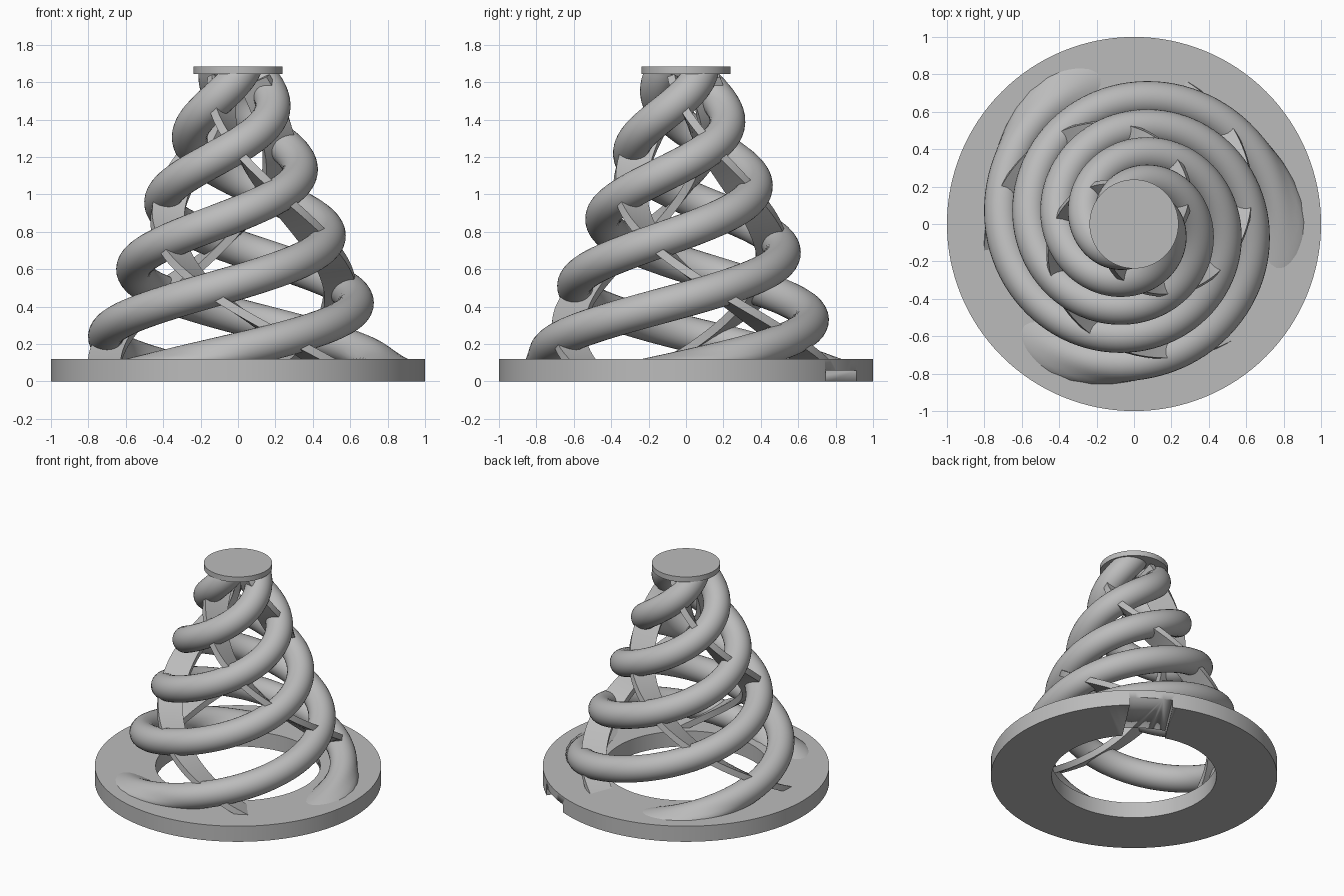
import bpy, bmesh
from math import sin, cos, pi, radians, degrees
from mathutils import Vector, Matrix

cube = bpy.data.objects.get("Cube")
if cube:
    bpy.data.objects.remove(cube, do_unlink=True)

# One plain grey
grey = bpy.data.materials.new("plain grey")
grey.use_nodes = True
grey.diffuse_color = (0.5, 0.5, 0.5, 1)
grey.node_tree.nodes["Principled BSDF"].inputs["Base Color"].default_value = grey.diffuse_color

BASE_TOP, CAP_LOW, CAP_TOP = 0.12, 1.645, 1.685
TUBE_R, PITCH = 0.095, 1.095


def cone_radius(z):
    return 0.81 - 0.415 * z


def finish(name, bm, angle=35):
    bmesh.ops.recalc_face_normals(bm, faces=bm.faces)
    mesh = bpy.data.meshes.new(name)
    bm.to_mesh(mesh)
    bm.free()
    mesh.materials.append(grey)
    obj = bpy.data.objects.new(name, mesh)
    bpy.context.collection.objects.link(obj)
    bpy.ops.object.select_all(action='DESELECT')
    obj.select_set(True)
    bpy.context.view_layer.objects.active = obj
    bpy.ops.object.shade_smooth_by_angle(angle=radians(angle))
    return obj


def skin(bm, sections):
    """Join a row of closed sections into a capped solid."""
    rings = [[bm.verts.new(p) for p in s] for s in sections]
    n = len(rings[0])
    for a, b in zip(rings, rings[1:]):
        for i in range(n):
            j = (i + 1) % n
            bm.faces.new((a[i], a[j], b[j], b[i]))
    bm.faces.new(rings[0])
    bm.faces.new(rings[-1])


def frame(path, t):
    """Point, outward direction and across direction of a path on the cone."""
    p = path(t)
    tangent = (path(t + 0.001) - path(t - 0.001)).normalized()
    out = Vector((p.x, p.y, 0)).normalized()
    out = (out - tangent * out.dot(tangent)).normalized()
    return p, out, tangent.cross(out)


def on_cone(angle, z):
    r = cone_radius(z)
    return Vector((r * cos(angle), r * sin(angle), z))


# Base ring with a radial slot under one side
bm = bmesh.new()
profile = [(0.575, 0), (1, 0), (1, BASE_TOP), (0.575, BASE_TOP)]
SEG = 128
rings = [[bm.verts.new((r * cos(2 * pi * k / SEG), r * sin(2 * pi * k / SEG), z))
          for r, z in profile] for k in range(SEG)]
for k in range(SEG):
    a, b = rings[k], rings[(k + 1) % SEG]
    for i in range(4):
        j = (i + 1) % 4
        bm.faces.new((a[i], a[j], b[j], b[i]))
base = finish("base_ring", bm)

bm = bmesh.new()
bmesh.ops.create_cube(bm, size=1, matrix=Matrix.Rotation(radians(57), 4, 'Z')
                      @ Matrix.Translation((0.85, 0, 0))
                      @ Matrix.Diagonal((0.7, 0.3, 0.12, 1)))
cutter = finish("slot_cutter", bm)
cutter.hide_render = True
bpy.context.view_layer.objects.active = base
cut = base.modifiers.new("slot", 'BOOLEAN')
cut.object = cutter
cut.operation = 'DIFFERENCE'
cut.solver = 'EXACT'
bpy.ops.object.modifier_apply(modifier=cut.name)
bpy.data.objects.remove(cutter, do_unlink=True)

# Top disc
bm = bmesh.new()
bmesh.ops.create_cone(bm, cap_ends=True, segments=96, radius1=0.238, radius2=0.238,
                      depth=CAP_TOP - CAP_LOW,
                      matrix=Matrix.Translation((0, 0, (CAP_LOW + CAP_TOP) / 2)))
finish("top_disc", bm)


# Three rising spiral tubes, flared where they meet the base
def tube_sections(turn):
    def path(z):
        return on_cone(turn + 2 * pi * (z - 0.075) / PITCH, z)
    sections, steps, sides = [], 150, 28
    z0, z1 = 0.02, 1.69
    for k in range(steps + 1):
        z = z0 + (z1 - z0) * k / steps
        p, out, across = frame(path, z)
        flare = max(0, min(1, 1 - (z - 0.06) / 0.12))
        ring = []
        for i in range(sides):
            a = 2 * pi * i / sides
            v = p + (out * cos(a) + across * sin(a)) * TUBE_R
            low = max(0, min(1, (0.2 - v.z) / 0.08))
            v += out * cos(a) * 0.06 * flare * low ** 2
            v.z = max(0.01, min(CAP_LOW + 0.01, v.z))
            ring.append(v)
        sections.append(ring)
    return sections


# Three thin fins winding the other way behind the tubes
def fin_sections(turn):
    def path(z):
        return on_cone(turn + radians(92 - 141 * (z - 0.79)), z)
    sections, steps, half = [], 60, 0.022
    for k in range(steps + 1):
        z = 0.08 + (1.62 - 0.08) * k / steps
        p, out, across = frame(path, z)
        inner = min(0.13, cone_radius(z) - 0.03)
        ring = [p + out * o + across * s for o, s in
                ((-inner, -half), (0.045, -half), (0.045, half), (-inner, half))]
        for v in ring:
            v.z = max(0.03, min(CAP_LOW + 0.01, v.z))
        sections.append(ring)
    return sections


for n, label in enumerate(("first", "second", "third")):
    turn = 2 * pi * n / 3
    for part, make in (("spiral_tube", tube_sections), ("support_fin", fin_sections)):
        bm = bmesh.new()
        skin(bm, make(turn))
        finish(f"{label}_{part}", bm)
